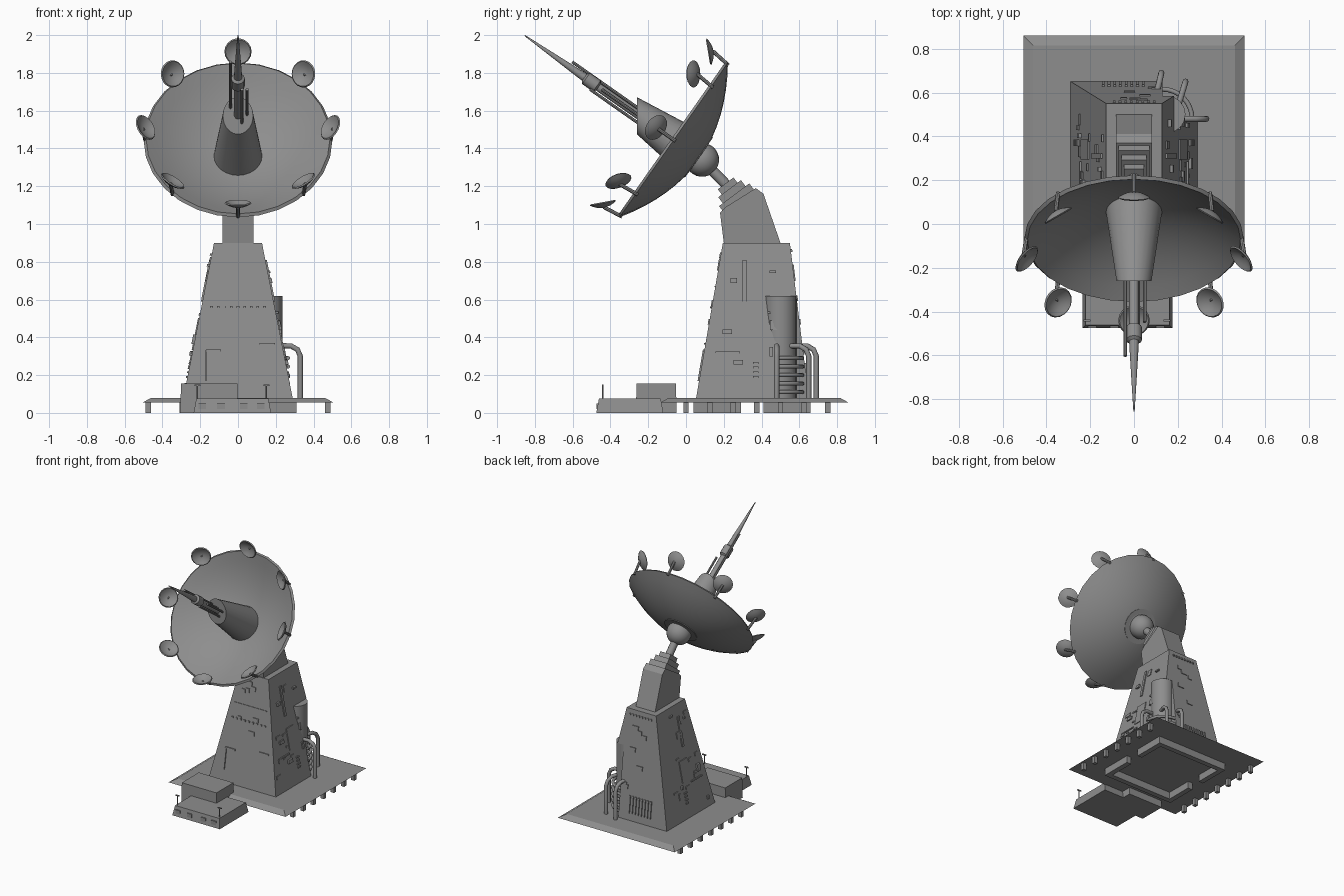
import bpy, bmesh, math, random
from mathutils import Vector, Matrix

cube = bpy.data.objects.get("Cube")
if cube:
    bpy.data.objects.remove(cube)
random.seed(4)

grey = bpy.data.materials.new("plain grey")
grey.use_nodes = True
COLOUR = (0.27, 0.27, 0.27, 1)
grey.diffuse_color = COLOUR
grey.node_tree.nodes["Principled BSDF"].inputs["Base Color"].default_value = COLOUR


def finish(name, bm, smooth=False):
    bmesh.ops.recalc_face_normals(bm, faces=bm.faces)
    mesh = bpy.data.meshes.new(name)
    bm.to_mesh(mesh)
    bm.free()
    obj = bpy.data.objects.new(name, mesh)
    bpy.context.collection.objects.link(obj)
    mesh.materials.append(grey)
    if smooth:
        bpy.ops.object.select_all(action='DESELECT')
        obj.select_set(True)
        bpy.context.view_layer.objects.active = obj
        bpy.ops.object.shade_smooth_by_angle(angle=math.radians(35))
    return obj


def loft(bm, low, high):
    """Closed solid between two matching loops of points."""
    a = [bm.verts.new(p) for p in low]
    b = [bm.verts.new(p) for p in high]
    n = len(a)
    bm.faces.new(a[::-1])
    bm.faces.new(b)
    for i in range(n):
        j = (i + 1) % n
        bm.faces.new((a[i], a[j], b[j], b[i]))


def rect(x0, x1, y0, y1, z):
    return [(x0, y0, z), (x1, y0, z), (x1, y1, z), (x0, y1, z)]


def block(bm, x0, x1, y0, y1, z0, z1, inset=0):
    loft(bm, rect(x0, x1, y0, y1, z0),
         rect(x0 + inset, x1 - inset, y0 + inset, y1 - inset, z1))


def frame(origin, direction):
    """Matrix whose local z runs along the direction, local x along world x."""
    z = Vector(direction).normalized()
    x = Vector((1, 0, 0))
    if abs(z.x) > 1e-4:
        x = z.orthogonal().normalized()
    m = Matrix((x, z.cross(x), z)).transposed().to_4x4()
    return Matrix.Translation(origin) @ m


def lathe(bm, profile, matrix, segs):
    """Revolve (radius, height) points about the local z axis."""
    rings = []
    for r, t in profile:
        count = segs if r > 1e-5 else 1
        rings.append([bm.verts.new(matrix @ Vector((
            r * math.cos(math.tau * i / segs), r * math.sin(math.tau * i / segs), t)))
            for i in range(count)])
    for a, b in zip(rings, rings[1:]):
        for i in range(segs):
            j = (i + 1) % segs
            quad = [a[i % len(a)], a[j % len(a)], b[j % len(b)], b[i % len(b)]]
            bm.faces.new(list(dict.fromkeys(quad)))


def rod(bm, p, q, r, segs=10):
    p, q = Vector(p), Vector(q)
    lathe(bm, [(0, 0), (r, 0), (r, (q - p).length), (0, (q - p).length)], frame(p, q - p), segs)


def pipe(name, points, r):
    curve = bpy.data.curves.new(name, 'CURVE')
    curve.dimensions = '3D'
    curve.bevel_depth, curve.bevel_resolution = r, 2
    curve.use_fill_caps = True
    spline = curve.splines.new('POLY')
    spline.points.add(len(points) - 1)
    for point, co in zip(spline.points, points):
        point.co = (*co, 1)
    obj = bpy.data.objects.new(name, curve)
    bpy.context.collection.objects.link(obj)
    curve.materials.append(grey)
    bpy.ops.object.select_all(action='DESELECT')
    obj.select_set(True)
    bpy.context.view_layer.objects.active = obj
    bpy.ops.object.convert(target='MESH')


# Base plate with sloped rim, edge feet and the frame beneath
bm = bmesh.new()
block(bm, -.505, .505, -.135, .86, .055, .08, .045)
finish("base_plate", bm)
bm = bmesh.new()
for side in (-1, 1):
    for i in range(7):
        y = i * .125
        block(bm, side * .475 - .014, side * .475 + .014, y - .014, y + .014, 0, .056)
finish("base_feet", bm)
bm = bmesh.new()
for x in (-.29, .29):
    for y0, y1 in ((.04, .29), (.41, .66)):
        block(bm, x - .02, x + .02, y0, y1, 0, .056)
for y in (.06, .64):
    block(bm, -.27, .27, y - .02, y + .02, 0, .056)
finish("under_frame", bm)


# Tapered tower with a notch low on the rear corner
def half_x(z):
    return .305 - .178 * z / .9


def front_y(z):
    return .04 + .155 * z / .9


def back_y(z):
    return .66 - .11 * z / .9


def section(z):
    return rect(-half_x(z), half_x(z), front_y(z), back_y(z), z)


def notched(z):
    h, b = half_x(z), back_y(z)
    return [(-h, front_y(z), z), (h, front_y(z), z), (h, .49, z),
            (.13, .49, z), (.13, b, z), (-h, b, z)]


bm = bmesh.new()
loft(bm, notched(.056), notched(.62))
loft(bm, section(.62), section(.9))
finish("tower", bm)


# Raised panels on the tower walls
def wall(side, u, z, d):
    return {"front": (u, front_y(z) - d, z), "back": (u, back_y(z) + d, z),
            "left": (half_x(z) + d, u, z), "right": (-half_x(z) - d, u, z)}[side]


def panel(bm, side, u, z, w, h, d=.008):
    corners = [(u - w / 2, z - h / 2), (u + w / 2, z - h / 2),
               (u + w / 2, z + h / 2), (u - w / 2, z + h / 2)]
    loft(bm, [wall(side, a, b, -.004) for a, b in corners],
         [wall(side, a, b, d) for a, b in corners])


bm = bmesh.new()
panel(bm, "front", 0, .67, .28, .006, .004)
panel(bm, "front", .155, .365, .08, .008)
panel(bm, "front", -.17, .25, .012, .16)
panel(bm, "front", -.13, .33, .08, .012)
for i in range(9):
    panel(bm, "front", -.14 + i * .035, .56, .014, .012)
for i in range(8):
    panel(bm, "back", -.14 + i * .026, .2, .012, .13)
    panel(bm, "back", -.09 + i * .026, .86, .012, .014)
for side in ("left", "right"):
    panel(bm, side, .31, .7, .022, .22)
    panel(bm, side, .22, .32, .13, .01)
    panel(bm, side, .34, .42, .09, .16, .006)
    for i in range(4):
        panel(bm, side, .37, .19 + i * .025, .03, .01)
    for i in range(16):
        z = random.uniform(.14, .84)
        reach = .47 if side == "left" else back_y(z) - .04
        u = random.uniform(front_y(z) + .04, reach)
        panel(bm, side, u, z, random.choice((.02, .035, .05)), random.choice((.012, .025, .05)),
              random.choice((.006, .01, .014)))
for side in ("front", "back"):
    for i in range(7):
        z = random.uniform(.3, .84)
        limit = min(half_x(z) - .04, .1)
        panel(bm, side, random.uniform(-limit, limit), z, random.choice((.03, .05)), .03, .006)
finish("tower_panels", bm)

# Tank, hoops and pipes in the notch
bm = bmesh.new()
rod(bm, (.15, .5, .08), (.15, .5, .62), .085, 16)
finish("notch_tank", bm, True)
for i in range(5):
    arc = [(.13 + .135 * math.cos(a * math.pi / 16), .48 + .135 * math.sin(a * math.pi / 16),
            .11 + i * .045) for a in range(9)]
    pipe("tank_hoop", arc, .011)
for outer, inner in (((.33, .48), (.2, .48)), ((.235, .65), (.19, .5)), ((.125, .69), (.1, .58))):
    out, inn = Vector((*outer, 0)), Vector((*inner, 0))
    step = (inn - out).normalized()
    up = Vector((0, 0, 1))
    pipe("bent_pipe", [out + up * .07, out + up * .3, out + step * .015 + up * .335,
                       out + step * .05 + up * .355, inn + up * .355], .014)

# Sloped neck and stepped collars
outline = [(.2, .9), (.18, 1.06), (.21, 1.09), (.37, 1.19), (.41, 1.16), (.5, .9)]
bm = bmesh.new()
loft(bm, [(-.083, y, z) for y, z in outline], [(.083, y, z) for y, z in outline])
finish("neck", bm)
bm = bmesh.new()
tilt = frame((0, .285, 1.115), (0, -.6, .8))
for hx, hy, t0, t1 in ((.07, .1, -.03, .05), (.058, .075, .04, .09), (.045, .052, .08, .125)):
    loft(bm, [tilt @ Vector(p) for p in rect(-hx, hx, -hy, hy, t0)],
         [tilt @ Vector(p) for p in rect(-hx, hx, -hy, hy, t1)])
finish("collars", bm)

# Ball joint and stalk
ball = Vector((0, .085, 1.34))
axis = Vector((0, -.819, .574))
aim = frame(ball, axis)
bm = bmesh.new()
rod(bm, (0, .23, 1.19), ball, .028, 12)
finish("stalk", bm, True)
bm = bmesh.new()
bmesh.ops.create_uvsphere(bm, u_segments=20, v_segments=12, radius=.09, matrix=aim)
finish("ball_joint", bm, True)


# Main dish: thin curved shell with a narrow lip
def bowl(radius, depth, wall_size, steps):
    back = [(radius * i / steps, depth * ((i / steps) ** 2 - 1)) for i in range(steps + 1)]
    inner = [(r * (1 - wall_size / radius), t + wall_size) for r, t in reversed(back)]
    return back + inner


RIM = .183
rim_centre = ball + axis * RIM
bm = bmesh.new()
lathe(bm, bowl(.5, .17, .013, 8), frame(rim_centre, axis), 28)
finish("main_dish", bm, True)

# Feed cone, cut upright at its outer end
bm = bmesh.new()
lathe(bm, [(0, .02), (.13, .02), (.055, .62), (0, .62)], aim, 24)
cut = bmesh.ops.bisect_plane(bm, geom=bm.verts[:] + bm.edges[:] + bm.faces[:],
                             plane_co=(0, -.26, 0), plane_no=(0, -1, 0), clear_outer=True)
bmesh.ops.holes_fill(bm, edges=[e for e in bm.edges if e.is_boundary])
finish("feed_cone", bm, True)

# Antenna mast, sleeve, spike and side rods
bm = bmesh.new()
lathe(bm, [(0, .35), (.022, .35), (.022, .67), (.036, .68), (.036, .75), (.022, .76),
           (.018, .85), (.003, 1.147), (0, 1.147)], aim, 12)
finish("antenna_spike", bm, True)
bm = bmesh.new()
for x, y, t0, t1 in ((-.04, .03, .38, .86), (.048, 0, .38, .65), (.02, -.035, .38, .7)):
    rod(bm, aim @ Vector((x, y, t0)), aim @ Vector((x, y, t1)), .008, 8)
finish("antenna_side_rods", bm, True)

# Ring of eight small dishes on stems, tilted inward
spread = aim.to_3x3()
for i in range(8):
    angle = i * math.tau / 8
    radial = spread @ Vector((math.cos(angle), math.sin(angle), 0))
    foot = rim_centre + radial * .49
    centre = foot + axis * .115
    facing = axis * math.cos(.78) - radial * math.sin(.78)
    bm = bmesh.new()
    lathe(bm, bowl(.072, .024, .006, 4), frame(centre, facing), 18)
    rod(bm, foot - axis * .01, centre - facing * .02, .01, 8)
    finish("small_dish", bm, True)

# Front annex: low hall, taller block, trim and masts
bm = bmesh.new()
block(bm, -.235, .175, -.475, -.12, 0, .075, .014)
finish("annex_hall", bm)
bm = bmesh.new()
block(bm, -.305, 0, -.265, -.05, 0, .155, .003)
finish("annex_block", bm)
bm = bmesh.new()
for x in (-.19, -.09, .03, .12):
    block(bm, x - .02, x + .02, -.474, -.46, .02, .05)
for x in (-.215, .15):
    rod(bm, (x, -.44, .06), (x, -.44, .15), .004, 6)
    block(bm, x - .016, x + .016, -.444, -.436, .142, .15)
finish("annex_details", bm)
